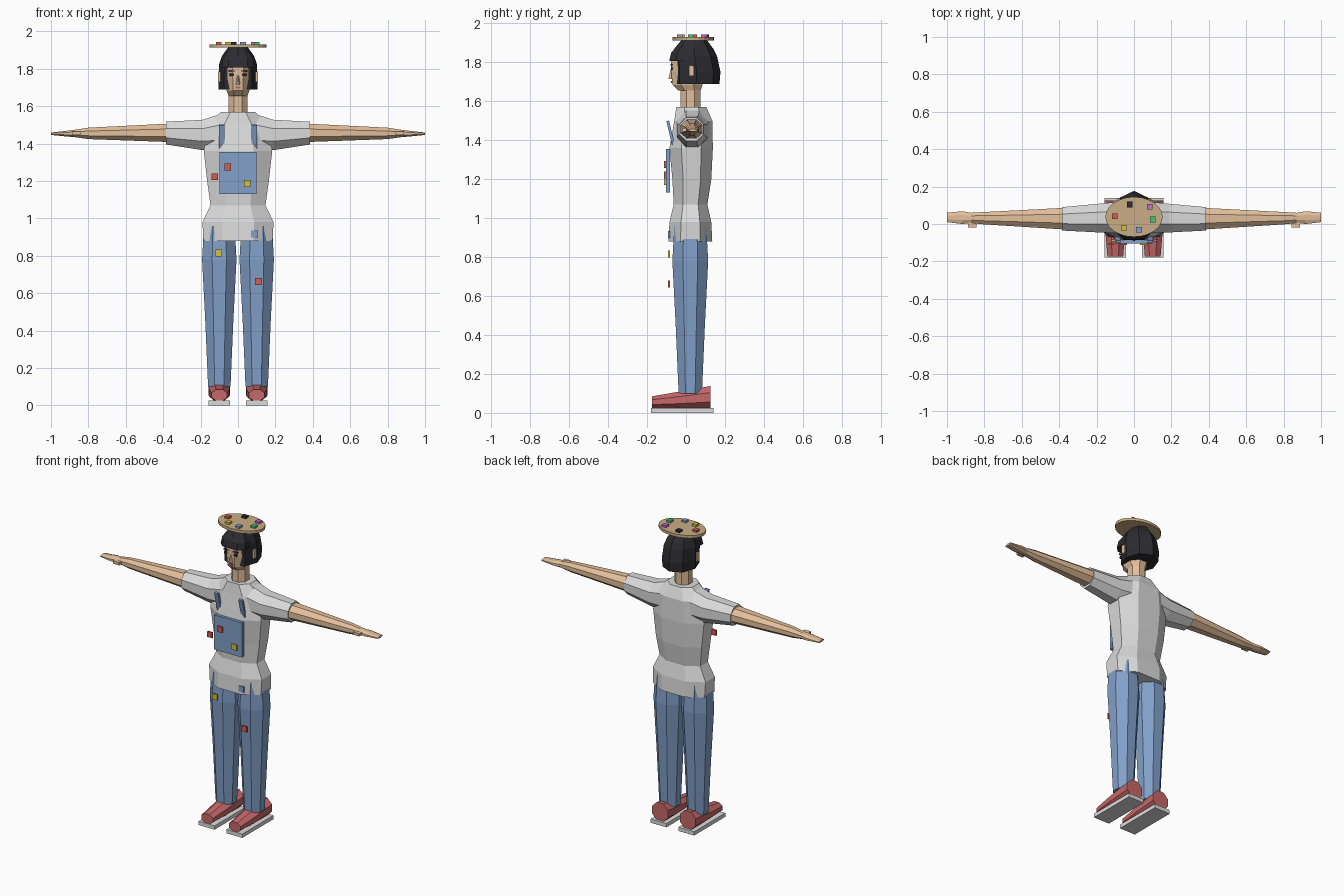
import bpy, bmesh
from mathutils import Vector, Matrix

cube = bpy.data.objects.get("Cube")
if cube:
    bpy.data.objects.remove(cube, do_unlink=True)


def material(name, *srgb):
    lin = [((c + 0.055) / 1.055) ** 2.4 for c in srgb] + [1]
    m = bpy.data.materials.new(name)
    m.use_nodes = True
    m.diffuse_color = lin
    m.node_tree.nodes["Principled BSDF"].inputs["Base Color"].default_value = lin
    return m


SKIN = material("skin", .89, .75, .61)
DARK = material("dark", .17, .17, .19)
SHIRT = material("light grey", .86, .86, .86)
DENIM = material("denim blue", .51, .63, .79)
SHOE = material("shoe red", .78, .41, .41)
RED = material("paint red", .83, .36, .32)
YELLOW = material("paint yellow", .82, .76, .22)
GREEN = material("paint green", .3, .76, .46)
PURPLE = material("paint purple", .8, .4, .84)
WOOD = material("palette wood", .79, .68, .52)


def finish(name, bm, mat):
    bmesh.ops.recalc_face_normals(bm, faces=bm.faces)
    me = bpy.data.meshes.new(name)
    bm.to_mesh(me)
    bm.free()
    me.materials.append(mat)
    ob = bpy.data.objects.new(name, me)
    bpy.context.collection.objects.link(ob)
    return ob


def octagon(k=.414):
    return [(1, -k), (1, k), (k, 1), (-k, 1), (-1, k), (-1, -k), (-k, -1), (k, -1)]


POINTED = [(1, 0), (.71, .71), (0, 1), (-.71, .71), (-1, 0), (-.71, -.71), (0, -1), (.71, -.71)]


def loft(name, mat, axis, sections, ring=None):
    """Skin eight-sided rings; a section is (position, u min, u max, v min, v max)."""
    bm = bmesh.new()
    rings = []
    for p, u0, u1, v0, v1 in sections:
        row = []
        for a, b in ring or octagon():
            u, v = (u0 + u1 + a * (u1 - u0)) / 2, (v0 + v1 + b * (v1 - v0)) / 2
            row.append(bm.verts.new({"x": (p, u, v), "y": (u, p, v), "z": (u, v, p)}[axis]))
        rings.append(row)
    for r, q in zip(rings, rings[1:]):
        for i in range(8):
            j = (i + 1) % 8
            bm.faces.new((r[i], r[j], q[j], q[i]))
    bm.faces.new(rings[0])
    bm.faces.new(rings[-1])
    return finish(name, bm, mat)


def upright(name, mat, sections, ring=None):
    """Vertical loft, symmetric in x: (z, half width, front y, back y)."""
    return loft(name, mat, "z", [(z, -w, w, f, b) for z, w, f, b in sections], ring)


def box(name, mat, centre, size):
    bm = bmesh.new()
    bmesh.ops.create_cube(bm, size=1, matrix=Matrix.Translation(centre) @ Matrix.Diagonal((*size, 1)))
    return finish(name, bm, mat)


# Shirt body
upright("shirt", SHIRT, [
    (.88, .185, -.09, .135), (.98, .19, -.085, .13), (1.07, .147, -.063, .11),
    (1.2, .165, -.07, .13), (1.36, .183, -.085, .138), (1.5, .165, -.06, .135),
    (1.57, .09, -.05, .105)], octagon(.45))

# Neck, head and face
upright("neck", SKIN, [(1.54, .05, -.028, .075), (1.69, .05, -.028, .075)])
upright("head", SKIN, [(1.655, .05, -.04, .075), (1.685, .062, -.07, .085),
                       (1.75, .068, -.076, .09), (1.83, .068, -.076, .09)])
upright("nose", SKIN, [(1.715, .011, -.09, -.06), (1.765, .005, -.079, -.06)])
box("mouth", RED, (0, -.073, 1.7), (.028, .009, .01))

# Bobbed hair with a fringe
upright("hair", DARK, [(1.69, .103, -.068, .172), (1.75, .105, -.068, .177), (1.83, .1, -.07, .16),
                       (1.87, .085, -.06, .14), (1.918, .05, -.02, .105)], POINTED)
upright("fringe", DARK, [(1.808, .088, -.086, .08), (1.85, .082, -.076, .08),
                         (1.915, .045, -.02, .08)], octagon(.6))

# Parts on both sides
for side, s in (("left", 1), ("right", -1)):
    box(side + "_eye", DARK, (s * .034, -.073, 1.768), (.024, .009, .014))
    box(side + "_eyebrow", DARK, (s * .034, -.074, 1.788), (.034, .009, .007))
    box(side + "_ear", SKIN, (s * .1, .027, 1.757), (.014, .025, .055))
    loft(side + "_sleeve", SHIRT, "x", [
        (s * .07, -.05, .12, 1.36, 1.565), (s * .19, -.045, .108, 1.365, 1.527),
        (s * .385, -.035, .09, 1.395, 1.517)])
    loft(side + "_arm", SKIN, "x", [
        (s * .36, -.03, .087, 1.408, 1.507), (s * .8, -.002, .064, 1.424, 1.485),
        (s * .87, .005, .06, 1.434, 1.474), (s * .92, 0, .068, 1.438, 1.468),
        (s * 1, .01, .06, 1.446, 1.459)])
    box(side + "_thumb", SKIN, (s * .865, -.005, 1.455), (.045, .03, .018))
    x = s * .1
    loft(side + "_trouser_leg", DENIM, "z", [
        (z, x - r, x + r, .022 - r, .022 + r)
        for z, r in ((.1, .06), (.45, .075), (.78, .092), (.96, .082))])
    loft(side + "_shoe", SHOE, "y", [
        (-.175, x - .042, x + .042, .025, .085), (-.03, x - .054, x + .054, .022, .11),
        (.125, x - .057, x + .057, .022, .138)])
    box(side + "_sole", SHIRT, (x, -.02, .0125), (.114, .32, .025))
    # Dungaree strap leaning back to the shoulder
    low, high = Vector((s * .087, -.094, 1.345)), Vector((s * .087, -.057, 1.5))
    strap = box(side + "_strap", DENIM, (0, 0, 0), (.028, .014, (high - low).length))
    strap.location = (low + high) / 2
    strap.rotation_euler = (high - low).to_track_quat("Z", "Y").to_euler()
    strap.rotation_euler.z = 0

# Dungaree bib
box("bib", DENIM, (0, -.093, 1.243), (.2, .02, .225))

# Paint splashes on the clothes
for i, (mat, px, py, pz) in enumerate((
        (RED, -.055, -.108, 1.275), (YELLOW, .05, -.108, 1.187), (RED, -.125, -.108, 1.222),
        (DENIM, .088, -.088, .917), (YELLOW, -.103, -.088, .815), (RED, .11, -.088, .663))):
    box(f"clothes_paint_{i}", mat, (px, py, pz), (.036, .01, .036))

# Painter's palette worn as a hat
bm = bmesh.new()
bmesh.ops.create_cone(bm, cap_ends=True, segments=24, radius1=1, radius2=1, depth=1,
                      matrix=Matrix.Translation((0, .038, 1.922)) @ Matrix.Diagonal((.153, .107, .018, 1)))
finish("palette", bm, WOOD)
for i, (mat, px, py) in enumerate((
        (DARK, -.022, .104), (PURPLE, .085, .092), (RED, -.102, .042),
        (GREEN, .1, .024), (YELLOW, -.055, -.02), (DENIM, .027, -.03))):
    box(f"palette_paint_{i}", mat, (px, py, 1.936), (.03, .03, .016))
